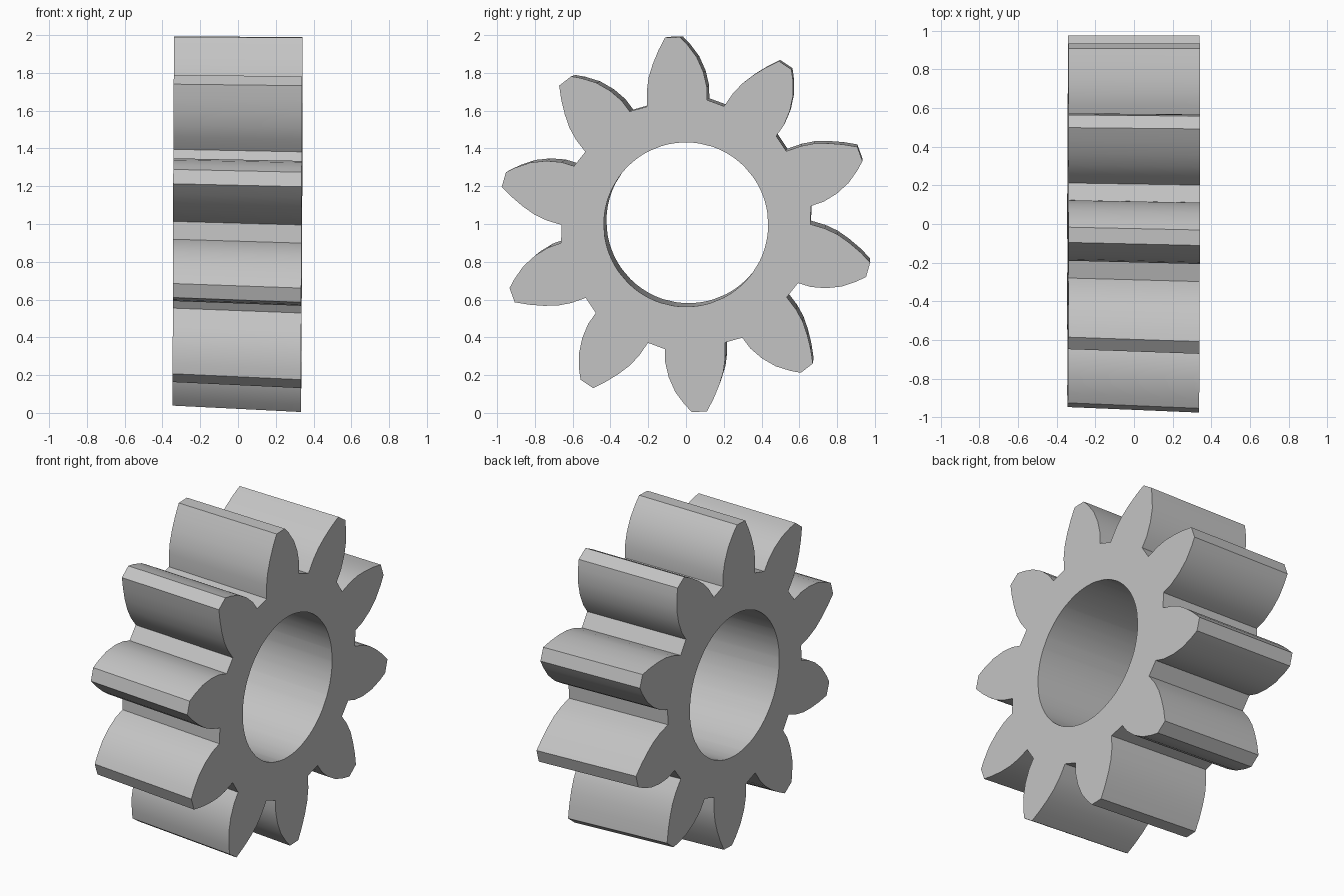
import bpy
import bmesh
import math
from mathutils import Vector

cube = bpy.data.objects.get("Cube")
if cube:
    bpy.data.objects.remove(cube, do_unlink=True)

TEETH = 10
FIRST_ANGLE = math.radians(94.1)
HOLE_RADIUS = 0.435

# One tooth as (distance from axis, sideways offset), clockwise flank then the other
tooth = [(0.65, -0.158), (0.72, -0.162), (0.80, -0.149), (0.88, -0.12),
         (0.95, -0.075), (0.992, -0.04),
         (0.995, 0.04), (0.93, 0.08), (0.86, 0.115), (0.79, 0.142),
         (0.72, 0.156), (0.638, 0.16)]

# Full outline in polar form, running counterclockwise
outline = []
for i in range(TEETH):
    turn = FIRST_ANGLE + i * math.tau / TEETH
    for u, v in tooth:
        outline.append((math.hypot(u, v), turn + math.atan2(v, u)))


def loop(bm, x, centre, scale, hole):
    """Ring of vertices on one end face, for the teeth or the bore."""
    verts = []
    for r, a in outline:
        r = HOLE_RADIUS if hole else r * scale
        y = centre[0] + r * math.cos(a)
        z = centre[1] + r * math.sin(a)
        lean = 0.004 * (z - 1) + 0.002 * y
        verts.append(bm.verts.new(Vector((x + lean, y, z))))
    return verts


# Gear body: four rings joined by bands, the left end slightly smaller and offset
bm = bmesh.new()
right = (0.0, 0.997)
left = (0.014, 1.016)
rings = [loop(bm, 0.338, right, 1.0, False),
         loop(bm, -0.342, left, 0.985, False),
         loop(bm, -0.342, left, 0.985, True),
         loop(bm, 0.338, right, 1.0, True)]
count = len(outline)
for a, b in zip(rings, rings[1:] + rings[:1]):
    for i in range(count):
        j = (i + 1) % count
        bm.faces.new((a[i], a[j], b[j], b[i]))
bmesh.ops.recalc_face_normals(bm, faces=bm.faces)

mesh = bpy.data.meshes.new("gear")
bm.to_mesh(mesh)
bm.free()
gear = bpy.data.objects.new("gear", mesh)
bpy.context.collection.objects.link(gear)

# Plain grey
grey = bpy.data.materials.new("plain_grey")
grey.use_nodes = True
colour = (0.55, 0.55, 0.55, 1.0)
grey.diffuse_color = colour
grey.node_tree.nodes["Principled BSDF"].inputs["Base Color"].default_value = colour
mesh.materials.append(grey)

# Smooth flanks and bore, sharp tooth edges
bpy.ops.object.select_all(action="DESELECT")
gear.select_set(True)
bpy.context.view_layer.objects.active = gear
bpy.ops.object.shade_smooth_by_angle(angle=math.radians(25))
